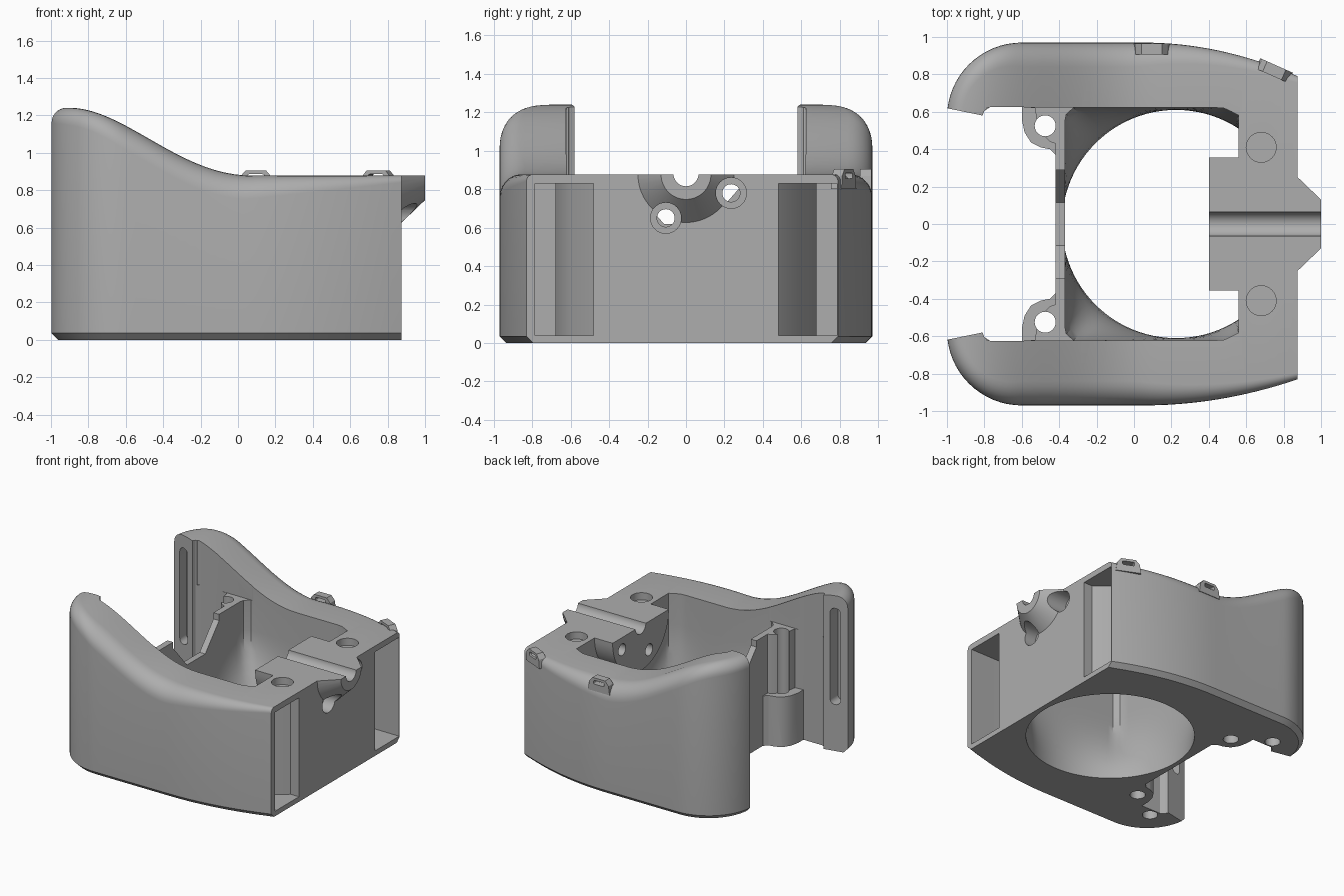
import bpy, bmesh, math
from mathutils import Matrix, Vector

cube = bpy.data.objects.get("Cube")
if cube:
    bpy.data.objects.remove(cube, do_unlink=True)

grey = bpy.data.materials.new("plain grey")
grey.use_nodes = True
COLOUR = (0.42, 0.42, 0.42, 1)
grey.diffuse_color = COLOUR
grey.node_tree.nodes["Principled BSDF"].inputs["Base Color"].default_value = COLOUR


def finish(name, bm):
    bmesh.ops.recalc_face_normals(bm, faces=bm.faces)
    mesh = bpy.data.meshes.new(name)
    bm.to_mesh(mesh)
    bm.free()
    mesh.materials.append(grey)
    ob = bpy.data.objects.new(name, mesh)
    bpy.context.collection.objects.link(ob)
    return ob


def loft(name, rings, caps=True):
    """Bridge closed rings of equal length; ends capped with n-gons."""
    bm = bmesh.new()
    loops = [[bm.verts.new(p) for p in ring] for ring in rings]
    n = len(loops[0])
    for a, b in zip(loops, loops[1:]):
        for i in range(n):
            j = (i + 1) % n
            bm.faces.new((a[i], a[j], b[j], b[i]))
    for loop in (loops[0], loops[-1]):
        if caps:
            bm.faces.new(loop)
        else:  # strips across the mirrored halves
            for i in range(n // 2 - 1):
                bm.faces.new((loop[i], loop[i + 1], loop[n - 2 - i], loop[n - 1 - i]))
    return finish(name, bm)


def prism(name, pts, lo, hi, axis="z"):
    place = {"z": lambda a, b, c: (a, b, c),
             "x": lambda a, b, c: (c, a, b),
             "y": lambda a, b, c: (a, c, b)}[axis]
    return loft(name, [[place(a, b, c) for a, b in pts] for c in (lo, hi)])


def circle(cx, cy, r, n=32):
    return [(cx + r * math.cos(2 * math.pi * i / n), cy + r * math.sin(2 * math.pi * i / n))
            for i in range(n)]


def rect(x0, x1, y0, y1, r=0.03):
    """Rounded rectangle."""
    pts = []
    for cx, cy, q in ((x1 - r, y1 - r, 0), (x0 + r, y1 - r, 1),
                      (x0 + r, y0 + r, 2), (x1 - r, y0 + r, 3)):
        for k in range(6):
            a = math.pi / 2 * (q + k / 5)
            pts.append((cx + r * math.cos(a), cy + r * math.sin(a)))
    return pts


def boolean(ob, tool, op="DIFFERENCE"):
    tool.hide_render = True
    mod = ob.modifiers.new("cut", "BOOLEAN")
    mod.operation, mod.solver, mod.object = op, "EXACT", tool
    bpy.context.view_layer.objects.active = ob
    bpy.ops.object.modifier_apply(modifier=mod.name)
    bpy.data.objects.remove(tool, do_unlink=True)


def smooth(ob, angle=32):
    bpy.ops.object.select_all(action="DESELECT")
    ob.select_set(True)
    bpy.context.view_layer.objects.active = ob
    bpy.ops.object.shade_smooth_by_angle(angle=math.radians(angle))


def mirrored(pts):
    return pts + [(x, -y) for x, y in reversed(pts)]


def top_height(x):
    t = min(1, max(0, 0.1 - x)) ** 1.15
    return 0.877 + 0.363 * t * t * (3 - 2 * t)


# Outer shell: plan outline, rising top and rounded rim
def outline(drop):
    pts = []
    for i in range(28):
        x = 0.875 - 1.475 * i / 28
        pts.append((x, 0.97 - drop * (max(0, x - 0.05) / 0.825) ** 2))
    for i in range(17):
        a = math.pi / 2 * i / 16
        pts.append((-0.6 - 0.4 * math.sin(a), 0.57 + 0.4 * math.cos(a)))
    return pts


def inset_ring(amount, height):
    ring = []
    for side, drop in ((1, 0.18), (-1, 0.14)):
        pts = outline(drop)
        half = []
        for i, (x, y) in enumerate(pts):
            a, b = Vector(pts[max(0, i - 1)]), Vector(pts[min(len(pts) - 1, i + 1)])
            d = (b - a).normalized()
            nx, ny = (0, 1) if i == 0 else (d.y, -d.x)
            r = min(0.13, 0.035 + 0.11 * (0.875 - x))
            if x < -0.6:
                r -= 0.05 * (-0.6 - x) / 0.4
            k = amount(r)
            px, py = x - abs(nx) * k * (1 if nx > 0 else -1), y - abs(ny) * k
            half.append((px, side * py, height(px, r)))
        ring += half if side == 1 else half[::-1]
    return ring


rings = [inset_ring(lambda r: 0.035, lambda x, r: 0),
         inset_ring(lambda r: 0, lambda x, r: 0.035)]
for step in range(8):
    a = math.pi / 2 * step / 7
    rings.append(inset_ring(lambda r: r * (1 - math.cos(a)),
                            lambda x, r: top_height(x) - r * (1 - math.sin(a))))
body = loft("body", rings, caps=False)

# Open bay between the arms, with low lugs and slimmer columns above
tip = [(-1.2, 0.66), (-0.81, 0.58), (-0.80, 0.605), (-0.77, 0.625), (-0.6, 0.625)]
low = tip + [(-0.6, 0.56), (-0.585, 0.49), (-0.55, 0.435), (-0.5, 0.41),
             (-0.45, 0.4), (-0.42, 0.37)]
high = tip + [(-0.53, 0.62), (-0.52, 0.56), (-0.49, 0.48), (-0.45, 0.44), (-0.42, 0.43)]
boolean(body, prism("bay_low", mirrored(low), -0.1, 0.4))
boolean(body, prism("bay_high", mirrored(high), 0.399, 1.5))
boolean(body, prism("bay_top", rect(-0.79, -0.3, -0.624, 0.624, 0.01), 0.87, 1.5))

# Main opening: round below, blending to a rounded box above
N = 96
floor_ring, box_ring = [], []
for i in range(N):
    a = 2 * math.pi * i / N
    c, s = math.cos(a), math.sin(a)
    floor_ring.append((0.225 + 0.61 * c, 0.61 * s))
    r = 0.67 if c > 0 else 0.83
    box_ring.append((min(0.56, max(-0.37, 0.225 + r * c)), min(0.622, max(-0.622, r * s))))
levels = [[(x, y, -0.05) for x, y in floor_ring]]
for k in range(9):
    t = k / 8
    e = t * t * (3 - 2 * t)
    levels.append([(p[0] + (q[0] - p[0]) * e, p[1] + (q[1] - p[1]) * e, 0.03 + 0.6 * t)
                   for p, q in zip(floor_ring, box_ring)])
levels.append([(x, y, 1.5) for x, y in box_ring])
boolean(body, loft("opening", levels))

# Half-round block inside and tapered nose outside
half = [(math.cos(math.pi * i / 32), -math.sin(math.pi * i / 32)) for i in range(33)]


def half_cone(name, x0, r0, x1, r1):
    return loft(name, [[(x, r * y, 0.877 + r * z) for y, z in half]
                       for x, r in ((x0, r0), (x1, r1))])


boolean(body, half_cone("block", 0.4, 0.355, 0.86, 0.355), "UNION")
boolean(body, half_cone("nose", 0.85, 0.274, 1.0, 0.13), "UNION")
boolean(body, prism("groove", circle(0, 0.88, 0.065), 0.3, 1.1, "x"))
for y, z in ((-0.105, 0.65), (0.235, 0.78)):
    boolean(body, prism("bolt_hole", circle(y, z, 0.046), 0.3, 1.1, "x"))
    boolean(body, prism("bolt_recess", circle(y, z, 0.08), 0.78, 1.1, "x"))

# Stepped notch in the thin cross wall
notch = [(0.29, 1.5), (0.29, 0.82), (0.115, 0.62)]
boolean(body, prism("notch", notch + [(-y, z) for y, z in reversed(notch)], -0.5, -0.3, "x"))

# Repeated cuts in both arms
for s in (1, -1):
    pocket = [(0.95, 0.48), (0.95, 0.785), (0, 0.79), (-0.5, 0.79), (-0.5, 0.68),
              (0.45, 0.68), (0.65, 0.6), (0.8, 0.48)]
    pocket_tool = prism("pocket", [(x, s * y) for x, y in pocket], 0.04, 0.83)
    boolean(body, pocket_tool)
    boolean(body, prism("lug_hole", circle(-0.475, s * 0.525, 0.056), -0.1, 1.5))
    boolean(body, prism("foot_hole", circle(-0.73, s * 0.69, 0.056), -0.1, 0.25))
    boolean(body, prism("top_recess", circle(0.68, s * 0.41, 0.08), 0.82, 1))
    boolean(body, prism("end_slot", rect(-0.94, -0.86, 0.37, 1.14, 0.039),
                        *sorted((s * 0.5, s * 0.69)), "y"))
smooth(body)

# Small strap loops on the rim of one arm
for name, x, y, turn in (("middle_strap_loop", 0.095, 0.935, 0),
                         ("end_strap_loop", 0.75, 0.82, -24)):
    tab = prism(name, [(-0.095, 0.8), (0.095, 0.8), (0.085, 0.87), (0.055, 0.905),
                       (-0.055, 0.905), (-0.085, 0.87)], -0.03, 0.03, "y")
    boolean(tab, prism("loop_window", rect(-0.045, 0.045, 0.855, 0.885, 0.008), -0.1, 0.1, "y"))
    tab.data.transform(Matrix.Translation((x, y, 0)) @ Matrix.Rotation(math.radians(turn), 4, "Z"))
    smooth(tab)
